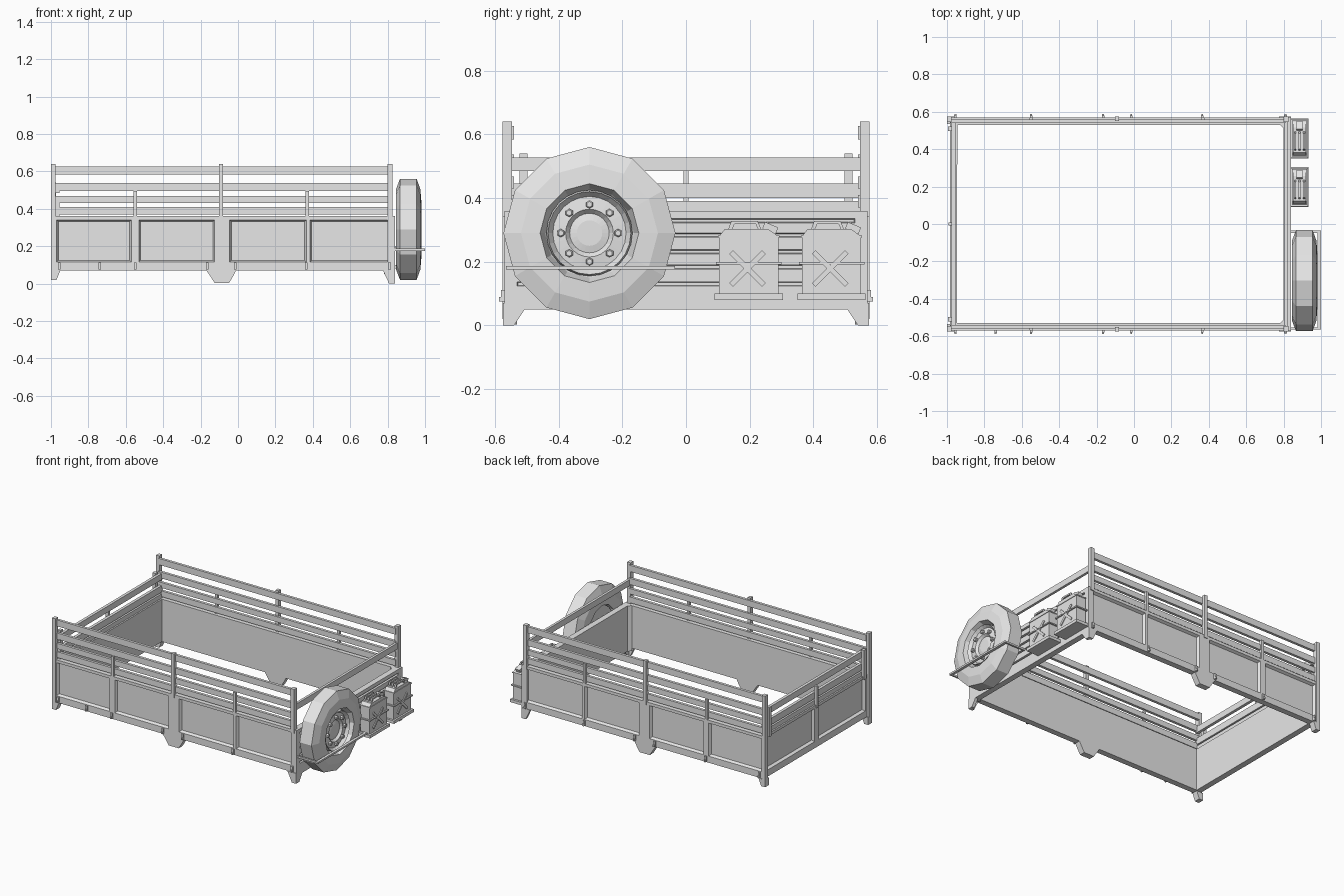
import bpy, bmesh, math
from mathutils import Matrix, Vector

if "Cube" in bpy.data.objects:
    bpy.data.objects.remove(bpy.data.objects["Cube"])

GREY = (0.8, 0.8, 0.8, 1)
mat = bpy.data.materials.new("plain_grey")
mat.use_nodes = True
mat.diffuse_color = GREY
mat.node_tree.nodes["Principled BSDF"].inputs["Base Color"].default_value = GREY


def finish(name, bm, matrix=None, fix=True):
    if fix:
        bmesh.ops.recalc_face_normals(bm, faces=bm.faces)
    mesh = bpy.data.meshes.new(name)
    bm.to_mesh(mesh)
    bm.free()
    mesh.materials.append(mat)
    obj = bpy.data.objects.new(name, mesh)
    bpy.context.collection.objects.link(obj)
    if matrix:
        obj.matrix_world = matrix
    return obj


def box(name, xs, ys, zs, tilt=0):
    """Box between limits, optionally tilted about the x axis."""
    bm = bmesh.new()
    centre = Vector([sum(r) / 2 for r in (xs, ys, zs)])
    size = [abs(r[1] - r[0]) for r in (xs, ys, zs)]
    bmesh.ops.create_cube(bm, size=1, matrix=Matrix.Diagonal((*size, 1)))
    return finish(name, bm, Matrix.Translation(centre) @ Matrix.Rotation(tilt, 4, "X"))


def prism(name, points, lo, hi, axis):
    """Polygon extruded along one axis (0 = x, 1 = y, 2 = z)."""
    bm = bmesh.new()
    verts = []
    for p in points:
        co = list(p)
        co.insert(axis, lo)
        verts.append(bm.verts.new(co))
    face = bm.faces.new(verts)
    new = bmesh.ops.extrude_face_region(bm, geom=[face])["geom"]
    shift = Vector((0, 0, 0))
    shift[axis] = hi - lo
    bmesh.ops.translate(bm, vec=shift, verts=[v for v in new if isinstance(v, bmesh.types.BMVert)])
    return finish(name, bm)


def lathe(name, profile, sides, centre):
    """Closed (x, radius) profile turned about the x axis."""
    bm = bmesh.new()
    rings = []
    for i in range(sides):
        a = 2 * math.pi * i / sides
        rings.append([bm.verts.new((x, r * math.sin(a), r * math.cos(a))) for x, r in profile])
    for i in range(sides):
        a, b = rings[i], rings[(i + 1) % sides]
        for j in range(len(profile) - 1):
            bm.faces.new((a[j], a[j + 1], b[j + 1], b[j]))
    for j in (0, -1):
        bm.faces.new([r[j] for r in rings])
    return finish(name, bm, Matrix.Translation(centre))


def pressed_panel(name, us, vs, thick, dist, turn, border, depth):
    """Panel whose odd grid cells are pressed in; turn is its heading about z."""
    bm = bmesh.new()
    grid = [[bm.verts.new((u, v, 0)) for v in vs] for u in us]
    pressed = []
    for i in range(len(us) - 1):
        for j in range(len(vs) - 1):
            f = bm.faces.new((grid[i][j], grid[i + 1][j], grid[i + 1][j + 1], grid[i][j + 1]))
            if i % 2 and j % 2:
                pressed.append(f)
    bm.normal_update()
    bmesh.ops.inset_individual(bm, faces=pressed, thickness=border, depth=-depth)
    # flat back and edges
    front = [(us[0], vs[0]), (us[-1], vs[0]), (us[-1], vs[-1]), (us[0], vs[-1])]
    top = [bm.verts.new((*p, 0)) for p in front]
    low = [bm.verts.new((*p, -thick)) for p in front]
    for i in range(4):
        j = (i + 1) % 4
        bm.faces.new((top[j], top[i], low[i], low[j]))
    bm.faces.new(low[::-1])
    m = (Matrix.Rotation(math.radians(turn), 4, "Z") @ Matrix.Translation((0, -dist, 0))
         @ Matrix.Rotation(math.pi / 2, 4, "X"))
    return finish(name, bm, m, fix=False)


# Side boards with four pressed fields each
fields = [-0.985, -0.97, -0.57, -0.53, -0.125, -0.045, 0.365, 0.385, 0.815, 0.84]
heights = [0.07, 0.115, 0.34, 0.36]
pressed_panel("right_side_board", fields, heights, 0.04, 0.57, 0, 0.013, 0.018)
pressed_panel("left_side_board", [-u for u in reversed(fields)], heights, 0.04, 0.57, 180, 0.013, 0.018)

# Tailgate and headboard
pressed_panel("tailgate", [-0.55, -0.525, -0.02, 0.02, 0.525, 0.55], heights, 0.04, 0.985, -90, 0.013, 0.018)
grooves = [0.05]
for z in (0.124, 0.177, 0.225, 0.277, 0.322):
    grooves += [z, z + 0.013]
pressed_panel("headboard", [-0.57, -0.53, 0.53, 0.57], grooves + [0.36], 0.04, 0.84, 90, 0.003, 0.012)

for s, side in ((-1, "right"), (1, "left")):
    wall = (s * 0.53, s * 0.57)
    post = (s * 0.546, s * 0.576)
    # Corner and middle posts
    box(side + "_rear_post", (-1, -0.975), post, (0.06, 0.64))
    box(side + "_front_post", (0.80, 0.826), post, (0.34, 0.64))
    box(side + "_middle_post", (-0.102, -0.08), (s * 0.55, s * 0.576), (0.34, 0.64))
    for x in (-0.55, 0.37):
        box(side + "_short_post", (x - 0.009, x + 0.009), (s * 0.55, s * 0.57), (0.35, 0.495))
    # Side rails
    for lo, hi in ((0.37, 0.41), (0.43, 0.467), (0.495, 0.537), (0.583, 0.626)):
        box(side + "_rail", (-0.98, 0.81), (s * 0.54, s * 0.558), (lo, hi))
    # Feet and middle bracket
    prism(side + "_middle_bracket", [(-0.17, 0.07), (-0.155, 0.05), (-0.125, 0.003), (-0.048, 0.003),
                                    (-0.02, 0.05), (-0.01, 0.07)], *wall, 1)
    prism(side + "_rear_foot", [(-1, 0.07), (-1, 0.02), (-0.97, 0.02), (-0.95, 0.07)], s * 0.535, s * 0.576, 1)
    prism(side + "_front_foot", [(0.84, 0.07), (0.84, 0), (0.808, 0), (0.775, 0.07)], s * 0.555, s * 0.574, 1)
    prism(side + "_front_foot_return", [(s * 0.574, 0.06), (s * 0.574, 0), (s * 0.54, 0), (s * 0.50, 0.06)],
          0.82, 0.84, 0)
    prism(side + "_corner_gusset", [(0.80, s * 0.53), (0.78, s * 0.53), (0.80, s * 0.51)], 0.05, 0.36, 2)
    # Latches along the lower edge
    latches = [-0.955, -0.55, -0.165, -0.015, 0.365, 0.81] + ([-0.74] if s < 0 else [])
    for x in latches:
        box(side + "_latch", (x - 0.007, x + 0.007), (s * 0.565, s * 0.58), (0.075, 0.112))
        box(side + "_latch_knob", (x - 0.005, x + 0.005), (s * 0.575, s * 0.587), (0.075, 0.09))
    box(side + "_tailgate_post", (-0.995, -0.972), (s * 0.498, s * 0.522), (0.34, 0.54))

# Rails across the ends
box("tailgate_middle_post", (-0.993, -0.972), (-0.008, 0.008), (0.34, 0.487))
for lo, hi in ((0.36, 0.39), (0.40, 0.445), (0.485, 0.527)):
    box("tailgate_rail", (-0.975, -0.955), (-0.55, 0.55), (lo, hi))
box("headboard_rail", (0.803, 0.82), (-0.55, 0.55), (0.485, 0.527))

# Spare wheel
hub = Vector((0, -0.303, 0.29))
lathe("spare_tyre", [(0.92, 0.125), (0.845, 0.14), (0.845, 0.215), (0.866, 0.27), (0.955, 0.27),
                     (0.975, 0.215), (0.98, 0.155), (0.94, 0.14), (0.92, 0.125)], 12, hub)
lathe("spare_rim", [(0.86, 0.13), (0.945, 0.135), (0.965, 0.13), (0.945, 0.115), (0.95, 0.075),
                    (0.935, 0.062), (0.94, 0.04)], 24, hub)
for i in range(8):
    a = i * math.pi / 4
    lathe("wheel_nut", [(0.94, 0.013), (0.962, 0.013), (0.965, 0.009)], 6,
          hub + Vector((0, 0.09 * math.sin(a), 0.09 * math.cos(a))))

# Flat retaining strap around the wheel
strap_z = (0.175, 0.187)
box("wheel_strap_outer", (0.982, 1.0), (-0.565, -0.035), strap_z)
for y in (-0.565, -0.047):
    box("wheel_strap_arm", (0.83, 1.0), (y, y + 0.012), strap_z)

# Fuel cans on trays
for y in (0.197, 0.457):
    box("can_tray", (0.835, 0.932), (y - 0.107, y + 0.107), (0.08, 0.10))
    prism("can_body", [(y - 0.093, 0.10), (y + 0.093, 0.10), (y + 0.093, 0.28), (y + 0.06, 0.303),
                       (y - 0.075, 0.303), (y - 0.093, 0.28)], 0.85, 0.92, 0)
    box("can_seam", (0.846, 0.924), (y - 0.096, y + 0.096), (0.276, 0.283))
    box("can_strap", (0.838, 0.929), (y - 0.103, y + 0.103), (0.191, 0.199))
    for tilt in (-1, 1):
        box("can_cross_rib", (0.915, 0.926), (y - 0.077, y + 0.069), (0.171, 0.187), tilt * math.pi / 4)
    # Carrying handles and cap
    for x in (0.862, 0.885, 0.908):
        prism("can_handle", [(y - 0.065, 0.30), (y - 0.055, 0.328), (y + 0.028, 0.328), (y + 0.04, 0.30),
                             (y + 0.03, 0.30), (y + 0.022, 0.318), (y - 0.045, 0.318), (y - 0.053, 0.30)],
              x - 0.005, x + 0.005, 0)
    box("can_cap", (0.87, 0.902), (y + 0.045, y + 0.09), (0.295, 0.317), -0.4)
